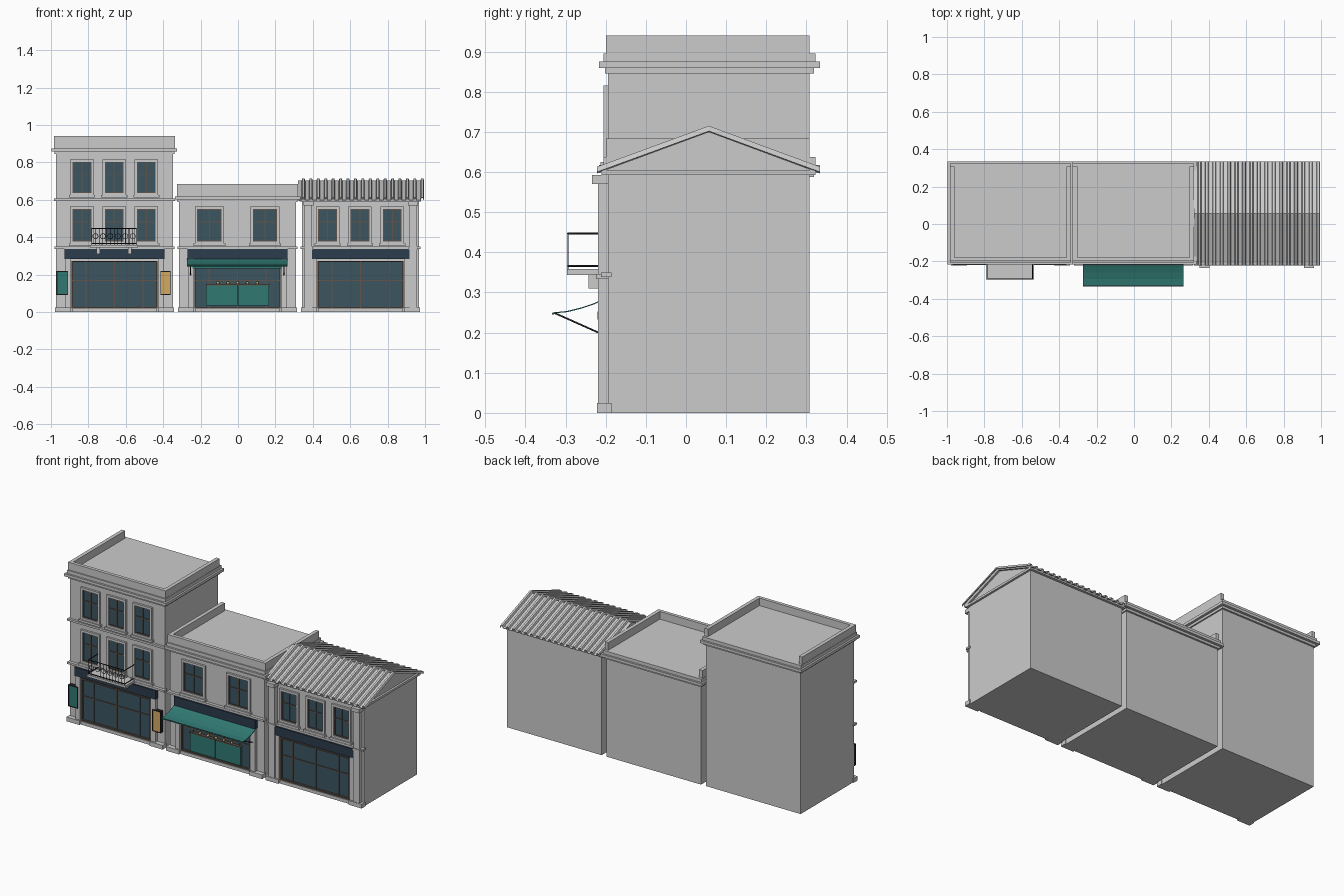
import bpy, bmesh, math

if "Cube" in bpy.data.objects:
    bpy.data.objects.remove(bpy.data.objects["Cube"])


def material(name, r, g, b):
    m = bpy.data.materials.new(name)
    m.diffuse_color = (r, g, b, 1)
    m.use_nodes = True
    m.node_tree.nodes["Principled BSDF"].inputs["Base Color"].default_value = m.diffuse_color
    return m


GLASS = material("glass", 0.045, 0.09, 0.12)
NAVY = material("navy", 0.025, 0.045, 0.075)
TEAL = material("teal", 0.03, 0.19, 0.17)
AMBER = material("amber", 0.65, 0.4, 0.12)
IRON = material("iron", 0.015, 0.015, 0.02)
BRONZE = material("bronze", 0.12, 0.09, 0.07)


def mesh_object(name, verts, faces, mat=None):
    me = bpy.data.meshes.new(name)
    me.from_pydata(verts, [], faces)
    bm = bmesh.new()
    bm.from_mesh(me)
    bmesh.ops.recalc_face_normals(bm, faces=bm.faces)
    bm.to_mesh(me)
    bm.free()
    ob = bpy.data.objects.new(name, me)
    bpy.context.collection.objects.link(ob)
    if mat:
        me.materials.append(mat)
    return ob


def box(name, x0, x1, y0, y1, z0, z1, mat=None):
    v = [(x, y, z) for x in (x0, x1) for y in (y0, y1) for z in (z0, z1)]
    f = [(0, 1, 3, 2), (4, 6, 7, 5), (0, 4, 5, 1), (2, 3, 7, 6), (0, 2, 6, 4), (1, 5, 7, 3)]
    return mesh_object(name, v, f, mat)


def rod(name, a, b, r, mat):
    cu = bpy.data.curves.new(name, 'CURVE')
    cu.dimensions = '3D'
    cu.bevel_depth = r
    cu.bevel_resolution = 1
    cu.use_fill_caps = True
    s = cu.splines.new('POLY')
    s.points.add(1)
    s.points[0].co = (*a, 1)
    s.points[1].co = (*b, 1)
    cu.materials.append(mat)
    ob = bpy.data.objects.new(name, cu)
    bpy.context.collection.objects.link(ob)


def frame(name, x0, x1, z0, z1, w, y0, y1, mat=None):
    """Four bars around an opening, lying outside the given rectangle."""
    box(name + "_left", x0 - w, x0, y0, y1, z0, z1, mat)
    box(name + "_right", x1, x1 + w, y0, y1, z0, z1, mat)
    box(name + "_top", x0 - w, x1 + w, y0, y1, z1, z1 + w, mat)
    box(name + "_bottom", x0 - w, x1 + w, y0, y1, z0 - w, z0, mat)


FACE, BACK = -0.194, 0.308


def window(cx, w, z0, z1):
    x0, x1 = cx - w / 2, cx + w / 2
    box("window_glass", x0, x1, FACE - 0.002, FACE + 0.01, z0, z1, GLASS)
    frame("window_surround", x0, x1, z0, z1, 0.013, -0.206, FACE + 0.005)
    frame("window_sash", x0 + .005, x1 - .005, z0 + .005, z1 - .005, 0.005, -0.2, FACE, BRONZE)
    box("window_mullion", cx - .0025, cx + .0025, -0.2, FACE, z0, z1, BRONZE)
    zt = z0 + (z1 - z0) * 0.6
    box("window_transom", x0, x1, -0.2, FACE, zt - .0025, zt + .0025, BRONZE)
    box("window_sill", x0 - .02, x1 + .02, -0.213, FACE, z0 - .025, z0 - .012)


def building(x0, x1, top):
    """Body with plinths, shopfront, sign board and string course."""
    cx = (x0 + x1) / 2
    box("building_body", x0, x1, FACE, BACK, 0, top)
    g = 0.228
    for s in (-1, 1):
        a, b = sorted((cx + s * (g + .004), cx + s * 0.318))
        box("corner_plinth", a, b, -0.222, -0.185, 0, 0.025)
        a, b = sorted((cx + s * (g + .006), cx + s * (g + .035)))
        box("shop_pilaster", a, b, -0.212, FACE, 0.025, 0.283)
    box("shop_sill", cx - g, cx + g, -0.212, FACE, 0, 0.02)
    box("shop_glass", cx - g, cx + g, FACE - .003, FACE + .01, 0.02, 0.27, GLASS)
    frame("shop_frame", cx - g + .006, cx + g - .006, 0.028, 0.266, 0.008, -0.208, FACE, BRONZE)
    box("shop_transom", cx - g, cx + g, -0.203, FACE, 0.165, 0.17, BRONZE)
    for x in (cx - .003, cx - .155, cx + .15):
        box("shop_mullion", x, x + .005, -0.203, FACE, 0.02, 0.27, BRONZE)
    box("sign_board", cx - .268, cx + .268, -0.218, FACE, 0.283, 0.336, NAVY)
    box("string_course", x0 - .008, x1 + .008, -0.212, -0.185, 0.338, 0.35)


def cornice(x0, x1, z):
    """Three stepped bands running all round."""
    for o, a, b in ((.008, 0, .014), (.023, .014, .03), (.012, .03, .05)):
        box("cornice_band", x0 - o, x1 + o, FACE - o, BACK + o + .003, z + a, z + b)


def parapet(x0, x1, z0, z1):
    """Front and side walls, open at the back."""
    box("parapet_front", x0 - .01, x1 + .01, FACE - .005, FACE + .015, z0, z1)
    box("parapet_left", x0 - .01, x0 + .012, FACE, BACK, z0, z1)
    box("parapet_right", x1 - .012, x1 + .01, FACE, BACK, z0, z1)


# Left building: three storeys
L0, L1 = -0.973, -0.348
building(L0, L1, 0.893)
cornice(L0, L1, 0.845)
parapet(L0, L1, 0.893, 0.94)
box("upper_string_course", L0 - .01, L1 + .01, -0.208, -0.185, 0.594, 0.606)
for i in range(3):
    window(-0.834 + i * 0.172, 0.1, 0.637, 0.803)
    window(-0.834 + i * 0.172, 0.1, 0.377, 0.55)

# Balcony with iron railing
bx0, bx1 = -0.79, -0.535
box("balcony_slab", bx0, bx1, -0.297, FACE, 0.344, 0.358)
for x in (-0.748, -0.578):
    box("balcony_bracket", x - .009, x + .009, -0.243, FACE, 0.31, 0.344)
rx0, rx1, ry = bx0 + .008, bx1 - .008, -0.294
for z in (0.366, 0.447):
    rod("front_rail", (rx0, ry, z), (rx1, ry, z), .0025, IRON)
    for x in (rx0, rx1):
        rod("side_rail", (x, ry, z), (x, FACE, z), .0025, IRON)
n = 12
for i in range(n + 1):
    x = rx0 + (rx1 - rx0) * i / n
    rod("railing_bar", (x, ry, 0.355), (x, ry, 0.447), .0014, IRON)
for i in range(6):
    bpy.ops.mesh.primitive_torus_add(major_radius=.014, minor_radius=.0016, major_segments=16,
                                     minor_segments=6, rotation=(math.pi / 2, 0, 0),
                                     location=(rx0 + (rx1 - rx0) * (i + .5) / 6, ry, 0.405))
    bpy.context.object.name = "railing_ring"
    bpy.context.object.data.materials.append(IRON)

# Hanging side panels
for x0, x1, m in ((-0.966, -0.912, TEAL), (-0.411, -0.364, AMBER)):
    box("side_panel", x0, x1, -0.216, -0.2, 0.095, 0.215, m)
    frame("side_panel_rim", x0, x1, 0.095, 0.215, 0.004, -0.218, FACE, IRON)

# Middle building: two storeys
M0, M1 = -0.315, 0.31
building(M0, M1, 0.634)
cornice(M0, M1, 0.588)
parapet(M0, M1, 0.634, 0.684)
for cx in (-0.153, 0.144):
    window(cx, 0.13, 0.377, 0.55)

# Awning: curved sheet with struts
prof = [(-0.2, 0.287), (-0.23, 0.273), (-0.26, 0.263), (-0.295, 0.254), (-0.333, 0.25), (-0.334, 0.245)]
ax0, ax1 = -0.273, 0.265
v = [(x, y, z) for y, z in prof for x in (ax0, ax1)]
aw = mesh_object("awning", v, [(2 * i, 2 * i + 1, 2 * i + 3, 2 * i + 2) for i in range(len(prof) - 1)], TEAL)
aw.modifiers.new("thickness", 'SOLIDIFY').thickness = 0.003
box("awning_case", ax0 + .03, ax1 - .03, -0.22, FACE, 0.232, 0.252, TEAL)
rod("awning_bar", (ax0, -0.33, 0.248), (ax1, -0.33, 0.248), .003, IRON)
for x in (ax0 + .02, ax1 - .02):
    rod("awning_strut", (x, -0.328, 0.249), (x, -0.2, 0.192), .0025, IRON)

# Serving counter with small lamps
for x0, x1 in ((-0.17, -0.004), (0, 0.166)):
    box("counter_panel", x0, x1, -0.212, FACE, 0.035, 0.145, TEAL)
box("counter_top", -0.172, 0.168, -0.215, FACE, 0.143, 0.149, BRONZE)
for i in range(5):
    bpy.ops.mesh.primitive_uv_sphere_add(segments=12, ring_count=8, radius=.008,
                                         location=(-0.107 + i * 0.0525, -0.206, 0.155))
    bpy.context.object.name = "counter_lamp"
    bpy.context.object.data.materials.append(AMBER)

# Right building: two storeys and gable
R0, R1 = 0.342, 0.967
building(R0, R1, 0.6)
for i in range(3):
    window(0.479 + i * 0.173, 0.1, 0.377, 0.55)
for x in (0.376, 0.936):
    box("tall_pilaster", x - .02, x + .02, -0.219, FACE, 0.025, 0.57)
    box("pilaster_cap", x - .027, x + .027, -0.234, -0.19, 0.57, 0.592)
    box("pilaster_collar", x - .024, x + .024, -0.224, -0.19, 0.334, 0.346)
box("eaves_band", R0 - .014, R1 + .012, -0.21, 0.322, 0.592, 0.605)
ym, ye0, ye1 = 0.057, -0.222, 0.334
tri = [(-0.205, 0.603), (ym, 0.7), (0.32, 0.603)]
mesh_object("gable_wall", [(x, y, z) for x in (R0, R1) for y, z in tri],
            [(0, 1, 2), (3, 5, 4), (0, 3, 4, 1), (1, 4, 5, 2), (0, 2, 5, 3)])

# Ribbed roof sheets
n = 17
p = (0.995 - 0.32) / n
wave = []
for i in range(n):
    for t, h in ((0, 0), (.5, 0), (.6, .013), (.9, .013)):
        wave.append((0.32 + (i + t) * p, h))
wave.append((0.995, 0))
v = [(x, y, z + h) for x, h in wave for y, z in ((ye0, 0.6), (ym, 0.702), (ye1, 0.6))]
f = []
for i in range(len(wave) - 1):
    for j in (0, 1):
        a = 3 * i + j
        f.append((a, a + 1, a + 4, a + 3))
roof = mesh_object("ribbed_roof", v, f)
roof.modifiers.new("thickness", 'SOLIDIFY').thickness = 0.004
